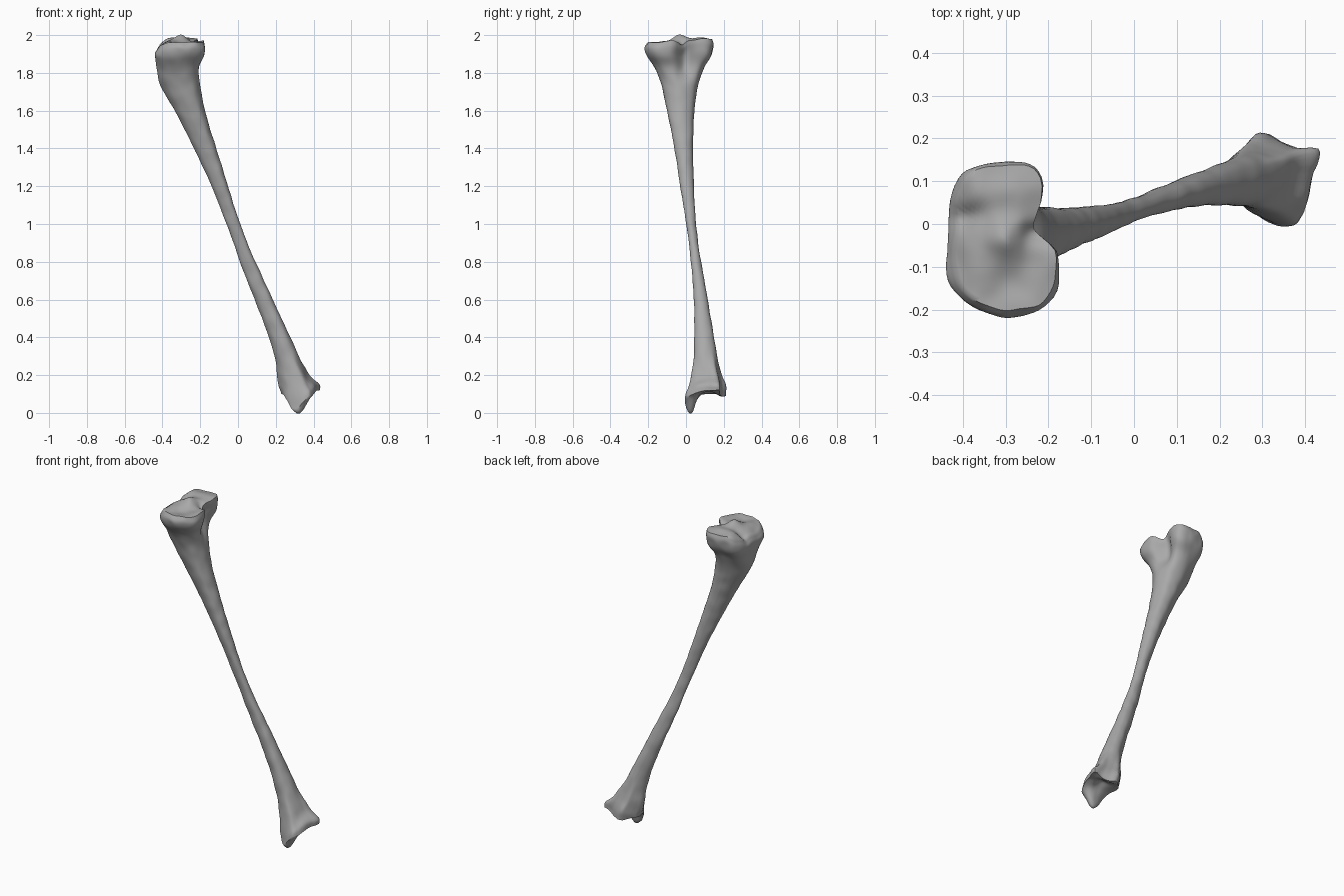
import bpy, bmesh, math
from mathutils import Vector, noise

cube = bpy.data.objects.get("Cube")
if cube:
    bpy.data.objects.remove(cube)

SIDES = 72
RINGS = 120
CAP_RINGS = 14

# Plan outlines, counter-clockwise; each is rescaled to fill a -1..1 box
PLATEAU = [(-.22, -.01), (-.213, .06), (-.215, .11), (-.25, .14), (-.33, .14),
           (-.4, .12), (-.43, .06), (-.435, -.03), (-.437, -.11), (-.4, -.18),
           (-.32, -.215), (-.23, -.205), (-.18, -.16), (-.175, -.08)]
SHAFT = [(1, .3), (.65, .85), (0, 1), (-.7, .6), (-1, 0),
         (-.7, -.65), (0, -1), (.65, -.9), (1, -.35)]
ANKLE = [(.415, .11), (.432, .18), (.38, .186), (.34, .2), (.3, .22), (.265, .19),
         (.22, .13), (.25, .05), (.31, .005), (.37, -.002), (.392, .03)]

# Sections: height, x low, x high, y low, y high
SECTIONS = [
    (.1, .23, .432, -.004, .212), (.14, .218, .43, .004, .212),
    (.2, .207, .38, .028, .192), (.28, .198, .332, .04, .17),
    (.4, .165, .275, .045, .147), (.6, .088, .183, .042, .115),
    (.8, .01, .09, .027, .08), (1, -.06, .01, .002, .052),
    (1.2, -.14, -.055, -.03, .042), (1.4, -.233, -.118, -.06, .036),
    (1.6, -.335, -.178, -.1, .044), (1.74, -.413, -.204, -.13, .064),
    (1.83, -.43, -.208, -.165, .095), (1.89, -.437, -.185, -.205, .13),
    (1.94, -.435, -.175, -.215, .142), (1.97, -.42, -.182, -.2, .134)]


def smoothstep(a, b, v):
    t = min(1, max(0, (v - a) / (b - a)))
    return t * t * (3 - 2 * t)


def bump(x, y, cx, cy, wx, wy):
    return math.exp(-((x - cx) / wx) ** 2 - ((y - cy) / wy) ** 2)


def spline(p, q, r, s, t):
    return q + .5 * t * (r - p + t * (2 * p - 5 * q + 4 * r - s + t * (3 * (q - r) + s - p)))


def outline(points):
    """Resample a closed outline at even angles, fitted to a -1..1 box."""
    xs, ys = zip(*points)
    mid = Vector(((min(xs) + max(xs)) / 2, (min(ys) + max(ys)) / 2))
    half = ((max(xs) - min(xs)) / 2, (max(ys) - min(ys)) / 2)
    pts = [Vector(((x - mid.x) / half[0], (y - mid.y) / half[1])) for x, y in points]
    n = len(pts)
    dense = [spline(*(pts[(i + k) % n] for k in (-1, 0, 1, 2)), j / 20)
             for i in range(n) for j in range(20)]
    polar = [(math.atan2(p.y, p.x), p.length) for p in dense]
    result = []
    for i in range(SIDES):
        a = math.tau * i / SIDES
        gap = lambda p: abs((p[0] - a + math.pi) % math.tau - math.pi)
        r = min(polar, key=gap)[1]
        result.append(Vector((r * math.cos(a), r * math.sin(a))))
    return result


def section(z):
    """Box of the bone at height z, with a smooth curve between the sections."""
    k = max(i for i in range(len(SECTIONS) - 1) if SECTIONS[i][0] <= z)
    a, b = SECTIONS[k], SECTIONS[k + 1]
    before, after = SECTIONS[max(k - 1, 0)], SECTIONS[min(k + 2, len(SECTIONS) - 1)]
    h = b[0] - a[0]
    t = (z - a[0]) / h
    box = []
    for i in range(1, 5):
        ma = (b[i] - before[i]) / (b[0] - before[0]) * h
        mb = (after[i] - a[i]) / (after[0] - a[0]) * h
        d = b[i] - a[i]
        box.append(a[i] + t * (ma + t * (3 * d - 2 * ma - mb + t * (ma + mb - 2 * d))))
    return box


def plateau_height(x, y):
    """Two shallow condyles, a central eminence and grooves beside it."""
    z = 1.972 + .05 * y - .035 * smoothstep(-.36, -.44, x)
    z += .034 * bump(x, y, -.3, -.035, .045, .045)
    z += .012 * bump(x, y, -.31, .08, .09, .04)
    z -= .022 * bump(x, y, -.4, .02, .05, .025)
    z -= .025 * bump(x, y, -.22, -.02, .05, .025)
    z -= .01 * bump(x, y, -.28, -.13, .06, .04)
    return z


def ankle_height(x, y):
    """Hollow joint face with the pointed inner malleolus hanging below."""
    return (.098 + .025 * bump(x, y, .33, .12, .05, .04) + .02 * smoothstep(.36, .43, x)
            - .015 * bump(x, y, .33, .19, .06, .03)
            - .104 * bump(x, y, .315, .022, .06, .034))


top_shape, mid_shape, low_shape = map(outline, (PLATEAU, SHAFT, ANKLE))


def place(x, y, z):
    """Shape the ends and add the slight roughness of bone."""
    up, down = smoothstep(1.86, 1.97, z), smoothstep(.21, .1, z)
    # hollow behind the head, between the condyles
    if x > -.3:
        x -= .03 * bump(y, z, .0, 1.88, .04, .09) * smoothstep(-.3, -.2, x)
    z += up * (plateau_height(x, y) - 1.97) + down * (ankle_height(x, y) - .1)
    p = Vector((x, y, z))
    rough = .003 + .004 * max(up, down)
    return p + noise.noise_vector(p * 16) * rough


def ring(z, scale=1):
    x0, x1, y0, y1 = section(z)
    top, low = smoothstep(1.72, 1.9, z), smoothstep(.36, .15, z)
    points = []
    for a, m, b in zip(top_shape, mid_shape, low_shape):
        p = (a * top + m * (1 - top - low) + b * low) * scale
        points.append(place((x0 + x1 + p.x * (x1 - x0)) / 2,
                            (y0 + y1 + p.y * (y1 - y0)) / 2, z))
    return points


# Rings run from the ankle face, up the shaft, to the plateau centre
low_z, high_z = SECTIONS[0][0], SECTIONS[-1][0] - .0001
scales = [(i + .5) / (CAP_RINGS + .5) for i in range(CAP_RINGS)]
rings = [ring(low_z, s) for s in scales]
for i in range(RINGS + 1):
    t = i / RINGS
    t = .6 * t + .4 * smoothstep(0, 1, t)   # closer rings at the ends
    rings.append(ring(low_z + (high_z - low_z) * t))
rings += [ring(high_z, s) for s in reversed(scales)]

bm = bmesh.new()
loops = [[bm.verts.new(p) for p in r] for r in rings]
for a, b in zip(loops, loops[1:]):
    for i in range(SIDES):
        j = (i + 1) % SIDES
        bm.faces.new((a[i], a[j], b[j], b[i]))
bm.faces.new(loops[0][::-1])
bm.faces.new(loops[-1])
bmesh.ops.recalc_face_normals(bm, faces=bm.faces)
mesh = bpy.data.meshes.new("shin_bone")
bm.to_mesh(mesh)
bm.free()

bone = bpy.data.objects.new("shin_bone", mesh)
bpy.context.collection.objects.link(bone)

grey = bpy.data.materials.new("bone_grey")
grey.use_nodes = True
colour = (.4, .4, .4, 1)
grey.diffuse_color = colour
grey.node_tree.nodes["Principled BSDF"].inputs["Base Color"].default_value = colour
mesh.materials.append(grey)

bpy.context.view_layer.objects.active = bone
bone.select_set(True)
bpy.ops.object.shade_smooth_by_angle(angle=math.radians(50))
